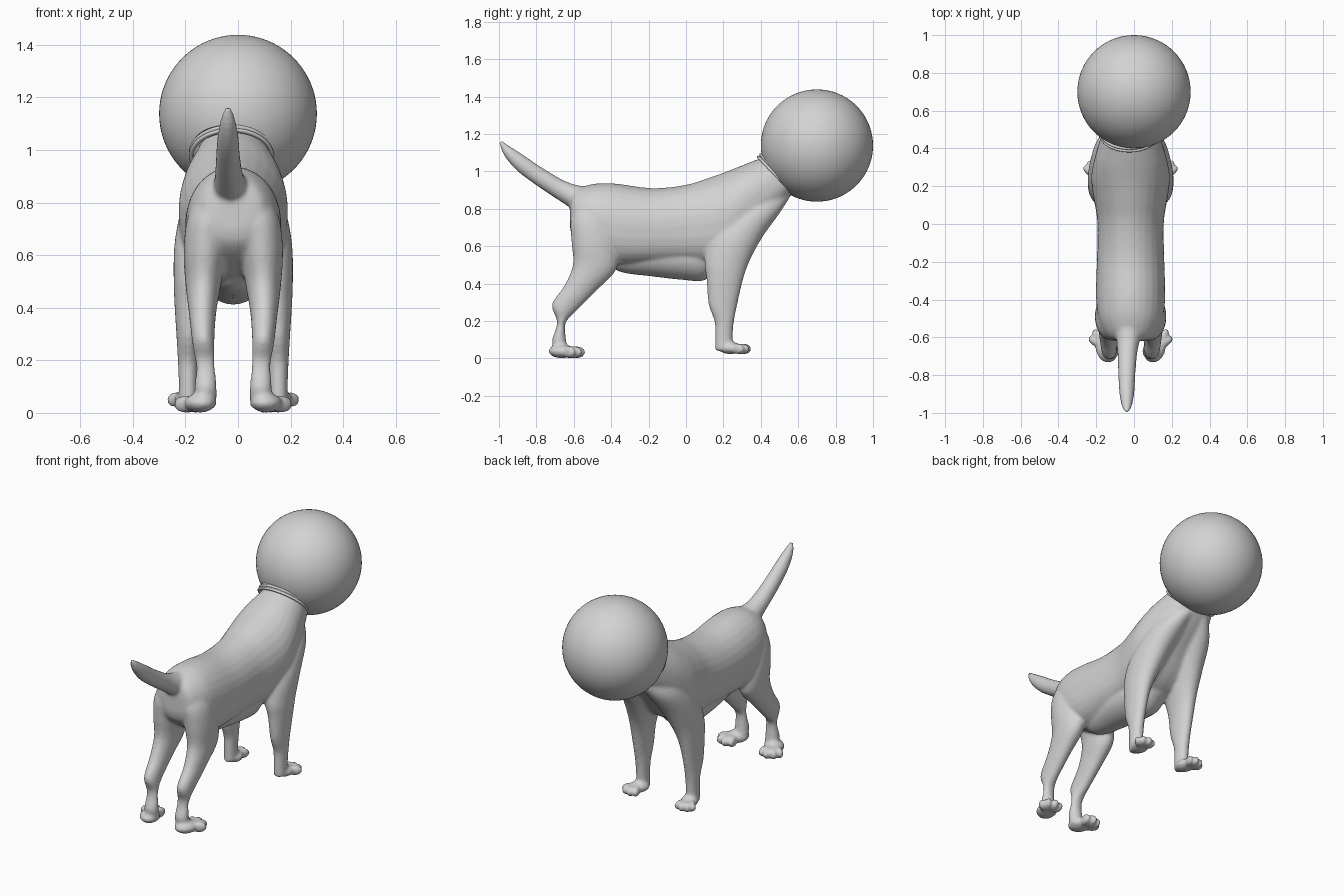
import bpy, bmesh, math
from mathutils import Vector, Matrix

if "Cube" in bpy.data.objects:
    bpy.data.objects.remove(bpy.data.objects["Cube"])

grey = bpy.data.materials.new("plain grey")
grey.use_nodes = True
colour = (0.65, 0.65, 0.65, 1)
grey.diffuse_color = colour
grey.node_tree.nodes["Principled BSDF"].inputs["Base Color"].default_value = colour

MIDDLE = -0.018   # the animal stands slightly off centre
SIDES = 28
STEPS = 4


def finish(bm, name):
    """Turn a bmesh into a smooth grey object."""
    bmesh.ops.recalc_face_normals(bm, faces=bm.faces)
    for face in bm.faces:
        face.smooth = True
    mesh = bpy.data.meshes.new(name)
    bm.to_mesh(mesh)
    bm.free()
    mesh.materials.append(grey)
    obj = bpy.data.objects.new(name, mesh)
    bpy.context.scene.collection.objects.link(obj)
    return obj


def spline(a, b, c, d, t):
    """Catmull-Rom blend between b and c."""
    return b + (c - a) * (t / 2) + (a * 2 - b * 5 + c * 4 - d) * (t * t / 2) \
        + (b * 3 - a - c * 3 + d) * (t ** 3 / 2)


def loft(bm, sections, side=1, power=1.0):
    """Skin oval sections: x centre, two (y, z) ends of the oval, x radius."""
    keys = [Vector((x, *start, *end, r)) for x, start, end, r in sections]
    last = len(keys) - 1
    rows = []
    for i in range(last):
        near = [keys[max(0, min(last, i + k))] for k in (-1, 0, 1, 2)]
        rows += [spline(*near, step / STEPS) for step in range(STEPS)]
    rows.append(keys[last])
    rings = []
    for x, y0, z0, y1, z1, r in rows:
        ring = []
        for k in range(SIDES):
            a = math.tau * k / SIDES
            c, s = math.cos(a), math.sin(a)
            if s < 0:   # only the underside is squared off
                c = math.copysign(abs(c) ** power, c)
                s = -abs(s) ** power
            ring.append(bm.verts.new((
                MIDDLE + side * (x + r * c),
                (y0 + y1) / 2 + s * (y1 - y0) / 2,
                (z0 + z1) / 2 + s * (z1 - z0) / 2)))
        rings.append(ring)
    for low, high in zip(rings, rings[1:]):
        for k in range(SIDES):
            n = (k + 1) % SIDES
            bm.faces.new((low[k], low[n], high[n], high[k]))
    bm.faces.new(rings[0])
    bm.faces.new(rings[-1])


def ball(bm, x, y, z, size, side=1, turn=0.0):
    """Ellipsoid, turned outwards about the vertical."""
    place = Matrix.Translation((MIDDLE + side * x, y, z)) \
        @ Matrix.Rotation(-side * turn, 4, "Z") @ Matrix.Diagonal((*size, 1))
    bmesh.ops.create_uvsphere(bm, u_segments=20, v_segments=12, radius=1, matrix=place)


def paw(bm, x, y, z, side, turn, size):
    """Pad with four toes fanned out around it."""
    ball(bm, x, y, z + 0.005, Vector((0.05, 0.062, 0.032)) * size, side, turn)
    toe = Vector((0.019, 0.04, 0.029)) * size
    for k in range(4):
        angle = turn + (k - 1.5) * 0.4
        reach = size * (0.072 if k in (1, 2) else 0.062)
        ball(bm, x + reach * math.sin(angle), y + reach * math.cos(angle), z,
             toe, side, angle)


torso = [
    (0, (-.62, .7), (-.62, .82), .06),
    (0, (-.6, .64), (-.6, .895), .12),
    (0, (-.52, .57), (-.5, .932), .168),
    (0, (-.38, .5), (-.38, .935), .183),
    (0, (-.18, .5), (-.18, .91), .178),
    (0, (.02, .5), (0, .928), .176),
    (0, (.17, .5), (.13, .968), .198),
    (0, (.28, .56), (.22, 1), .208),
    (0, (.4, .7), (.29, 1.028), .19),
    (0, (.5, .8), (.345, 1.05), .165),
    (0, (.56, .87), (.385, 1.065), .145),
    (0, (.62, .95), (.48, 1.1), .12),
]
belly = [
    (0, (-.45, .54), (-.45, .66), .05),
    (0, (-.36, .465), (-.36, .68), .09),
    (0, (-.18, .438), (-.18, .68), .12),
    (0, (0, .418), (0, .68), .13),
    (0, (.1, .418), (.1, .68), .12),
    (0, (.2, .5), (.18, .68), .09),
]
tail = [
    (0, (-.42, .72), (-.36, .925), .12),
    (-.005, (-.53, .76), (-.49, .925), .095),
    (-.01, (-.61, .8), (-.56, .922), .07),
    (-.016, (-.68, .845), (-.65, .95), .054),
    (-.02, (-.8, .925), (-.77, 1.02), .046),
    (-.02, (-.9, 1), (-.88, 1.095), .04),
    (-.02, (-.97, 1.08), (-.95, 1.14), .028),
    (-.02, (-1, 1.155), (-.99, 1.167), .012),
]
front_leg = [
    (.172, (.155, .04), (.25, .04), .036),
    (.172, (.155, .12), (.25, .12), .036),
    (.172, (.152, .2), (.257, .2), .039),
    (.172, (.12, .29), (.275, .29), .044),
    (.168, (.11, .42), (.305, .42), .056),
    (.155, (.1, .52), (.34, .52), .072),
    (.13, (.13, .65), (.41, .65), .093),
    (.1, (.25, .8), (.5, .775), .093),
    (.06, (.35, .9), (.555, .86), .07),
]
hind_leg = [
    (.105, (-.69, .03), (-.63, .02), .042),
    (.105, (-.717, .09), (-.64, .09), .042),
    (.105, (-.695, .16), (-.647, .16), .037),
    (.108, (-.692, .21), (-.638, .2), .037),
    (.114, (-.717, .29), (-.59, .25), .042),
    (.117, (-.65, .39), (-.47, .37), .052),
    (.114, (-.605, .5), (-.37, .48), .068),
    (.107, (-.612, .62), (-.37, .61), .082),
    (.092, (-.617, .74), (-.4, .74), .083),
    (.06, (-.585, .85), (-.42, .85), .07),
]

# Animal: overlapping parts fused into one smooth skin
bm = bmesh.new()
loft(bm, torso, power=0.75)
loft(bm, belly)
loft(bm, tail)
for side in (1, -1):
    loft(bm, front_leg, side)
    loft(bm, hind_leg, side)
    paw(bm, 0.172, 0.238, 0.05, side, 0.27, 1.02)
    paw(bm, 0.126, -0.665, 0.033, side, 0.38, 1.16)
body = finish(bm, "animal_body")
fuse = body.modifiers.new("fuse", "REMESH")
fuse.mode = "VOXEL"
fuse.voxel_size = 0.0095
fuse.use_smooth_shade = True
soften = body.modifiers.new("soften", "SMOOTH")
soften.factor = 0.5
soften.iterations = 7

# Round head
bm = bmesh.new()
bmesh.ops.create_uvsphere(bm, u_segments=64, v_segments=40, radius=0.3,
                          matrix=Matrix.Translation((0, 0.7, 1.138)))
finish(bm, "round_head")

# Collar: a lathed open sleeve with two rounded lips
axis = Vector((0, 0.72, 0.69)).normalized()
spot = Vector((-0.025, 0.481, 0.978))
across = Vector((1, 0, 0))
down = axis.cross(across)
profile = []
for height in (0, 0.018):
    profile += [(0.003 + 0.007 * math.sin(a), height - 0.007 * math.cos(a))
                for a in [math.pi * k / 6 for k in range(7)]]
profile += [(0, 0.05), (-0.006, 0.05), (-0.006, -0.007)]
bm = bmesh.new()
rings = []
for k in range(64):
    a = math.tau * k / 64
    rings.append([bm.verts.new(spot + axis * h
                  + across * (0.152 + r) * math.cos(a)
                  + down * (0.134 + r) * math.sin(a)) for r, h in profile])
for k, ring in enumerate(rings):
    following = rings[(k + 1) % len(rings)]
    for j in range(len(profile)):
        n = (j + 1) % len(profile)
        bm.faces.new((ring[j], following[j], following[n], ring[n]))
finish(bm, "collar")
